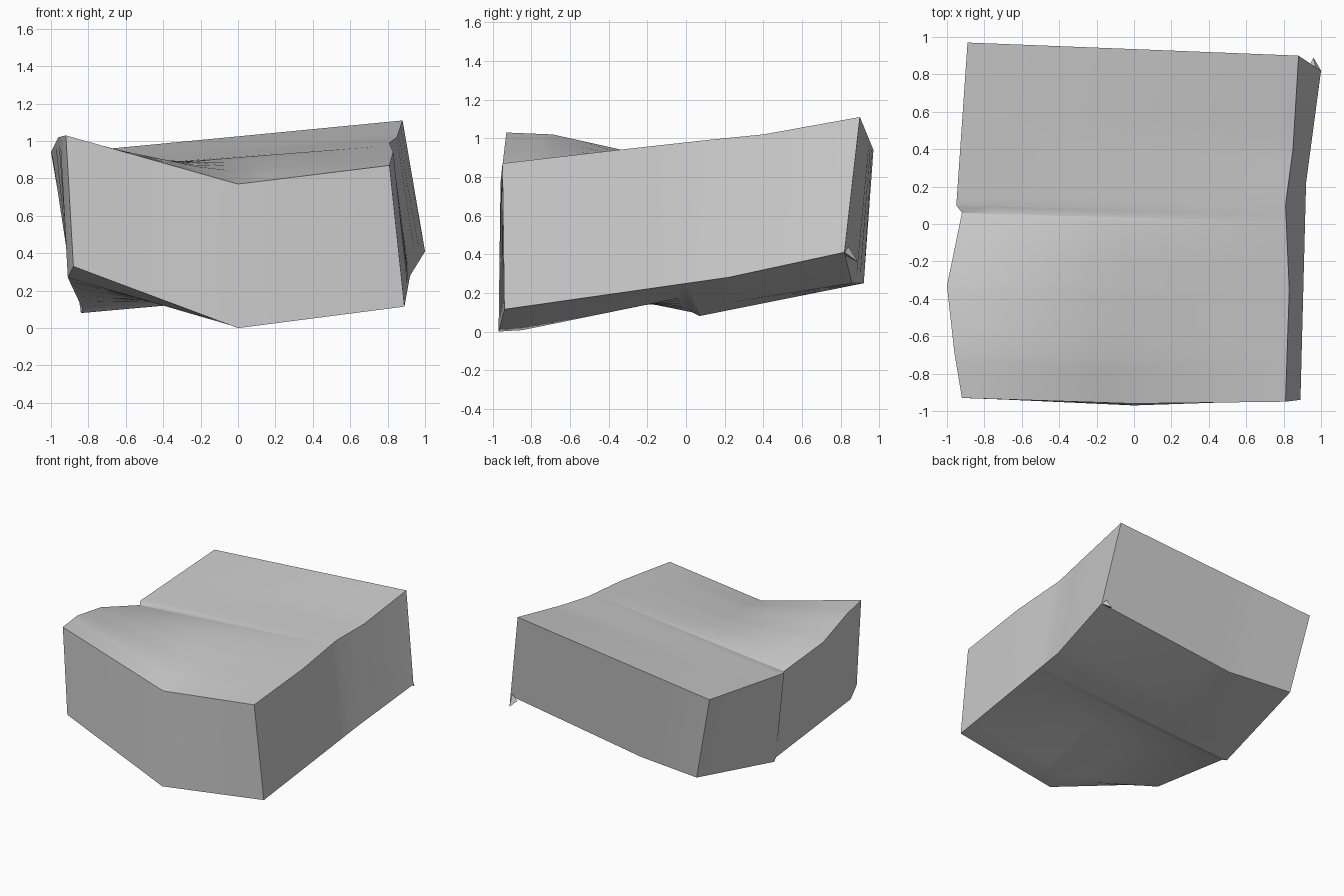
import bpy
import bmesh
import math
from mathutils import Vector

cube = bpy.data.objects.get("Cube")
if cube:
    bpy.data.objects.remove(cube, do_unlink=True)

grey = bpy.data.materials.new("plain grey")
grey.use_nodes = True
grey.diffuse_color = (0.6, 0.6, 0.6, 1)
grey.node_tree.nodes["Principled BSDF"].inputs["Base Color"].default_value = (0.6, 0.6, 0.6, 1)


def add_object(name, bm):
    bmesh.ops.recalc_face_normals(bm, faces=bm.faces)
    mesh = bpy.data.meshes.new(name)
    bm.to_mesh(mesh)
    bm.free()
    mesh.materials.append(grey)
    obj = bpy.data.objects.new(name, mesh)
    bpy.context.collection.objects.link(obj)
    return obj


# Side edges of the slab, each running front to back
TOP_LEFT = [(-.92, -.93, 1.03), (-.96, -.69, 1.02), (-1, -.33, .94), (-.92, .06, .83),
            (-.95, .1, .84), (-.89, .97, .94)]
TOP_RIGHT = [(.81, -.95, .87), (.83, -.35, .94), (.81, .1, .99), (.85, .4, 1.02), (.88, .9, 1.11)]
LOW_LEFT = [(-.88, -.93, .33), (-.91, -.81, .27), (-.83, .03, .10), (-.84, .07, .08),
            (-.74, .92, .25)]
LOW_RIGHT = [(.89, -.94, .115), (.92, .22, .28), (1, .82, .41)]


def fractions(edge):
    start, end = edge[0][1], edge[-1][1]
    return [(p[1] - start) / (end - start) for p in edge]


def along(edge, v):
    ts = fractions(edge)
    for i in range(len(ts) - 1):
        if v <= ts[i + 1] + 1e-6:
            return Vector(edge[i]).lerp(Vector(edge[i + 1]), (v - ts[i]) / (ts[i + 1] - ts[i]))
    return Vector(edge[-1])


def tent(u, peak):
    return u / peak if u <= peak else (1 - u) / (1 - peak)


def surface(left, right, front_mid, back_mid, back_peak):
    """Ruled sheet whose front and back edges bend to a middle point."""
    front_bend = Vector(front_mid) - along(left, 0).lerp(along(right, 0), .5)
    back_bend = Vector(back_mid) - along(left, 1).lerp(along(right, 1), back_peak)

    def point(u, v):
        p = along(left, v).lerp(along(right, v), u)
        p += front_bend * tent(u, .5) * max(0, 1 - 2 * v)
        return p + back_bend * tent(u, back_peak) * max(0, 2 * v - 1)
    return point


top = surface(TOP_LEFT, TOP_RIGHT, (0, -.96, .77), (0, .935, 1.025), .5)
bottom = surface(LOW_LEFT, LOW_RIGHT, (0, -.97, 0), (-.2, .86, .25), .3)

# Slab body: two sheets joined by a wall all round
levels = {round(t, 3) for e in (TOP_LEFT, TOP_RIGHT, LOW_LEFT, LOW_RIGHT) for t in fractions(e)}
levels = sorted(levels | {i / 10 for i in range(11)})
columns = [i / 10 for i in range(11)]
rows, cols = len(levels), len(columns)

bm = bmesh.new()
sheets = [[[bm.verts.new(sheet(u, v)) for u in columns] for v in levels] for sheet in (top, bottom)]
for grid in sheets:
    for j in range(rows - 1):
        for i in range(cols - 1):
            bm.faces.new((grid[j][i], grid[j][i + 1], grid[j + 1][i + 1], grid[j + 1][i]))
rim = [(0, i) for i in range(cols)] + [(j, cols - 1) for j in range(1, rows)]
rim += [(rows - 1, i) for i in range(cols - 2, -1, -1)] + [(j, 0) for j in range(rows - 2, 0, -1)]
upper, lower = sheets
for k, (j, i) in enumerate(rim):
    n, m = rim[(k + 1) % len(rim)]
    bm.faces.new((upper[j][i], upper[n][m], lower[n][m], lower[j][i]))
body = add_object("slab_body", bm)

# Small sharp sliver at the lower back corner
bm = bmesh.new()
a, b, c, d = [bm.verts.new(p) for p in
              ((1, .82, .41), (.96, .89, .36), (.93, .83, .39), (.97, .84, .44))]
for face in ((a, b, c), (a, b, d), (b, c, d), (a, c, d)):
    bm.faces.new(face)
add_object("corner_sliver", bm)

# Smooth gentle bends, keep the rim sharp
bpy.ops.object.select_all(action="DESELECT")
body.select_set(True)
bpy.context.view_layer.objects.active = body
bpy.ops.object.shade_smooth_by_angle(angle=math.radians(30))
